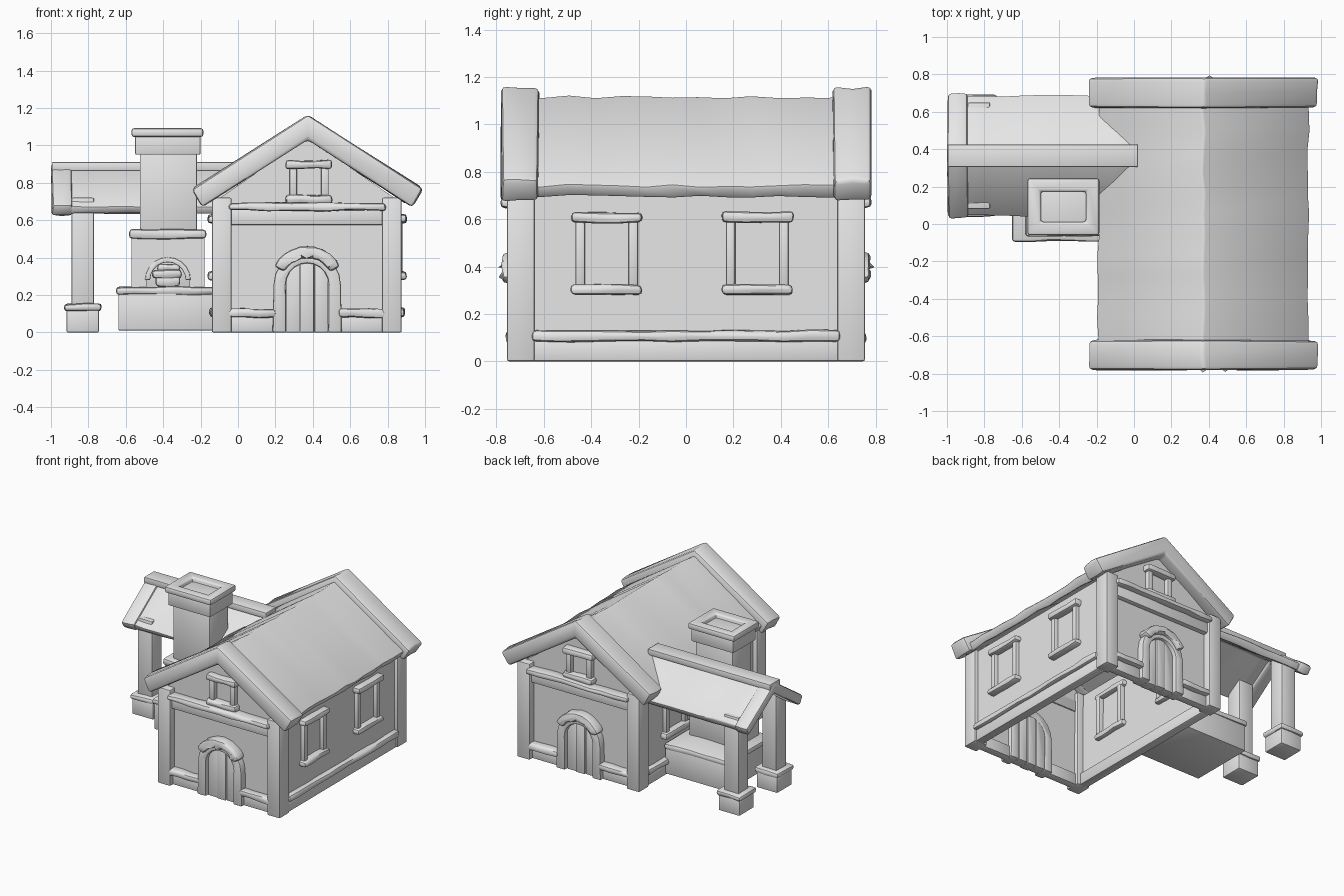
import bpy, bmesh, math, random
from mathutils import Vector

random.seed(4)
cube = bpy.data.objects.get("Cube")
if cube:
    bpy.data.objects.remove(cube)

clay = bpy.data.materials.new("plain_grey")
clay.use_nodes = True
GREY = (0.8, 0.8, 0.8, 1)
clay.diffuse_color = GREY
clay.node_tree.nodes["Principled BSDF"].inputs["Base Color"].default_value = GREY


def finish(bm, name, axis, bevel, rough):
    """Cut along one axis, wobble, round the sharp edges and make the object."""
    if rough:
        along = [e for e in bm.edges
                 if abs((e.verts[0].co - e.verts[1].co).normalized()[axis]) > 0.95]
        size = max(e.calc_length() for e in along)
        bmesh.ops.subdivide_edges(bm, edges=along, cuts=max(1, int(size / 0.12)))
        for v in bm.verts:
            v.co += Vector([random.uniform(-rough, rough) for _ in range(3)])
    bmesh.ops.recalc_face_normals(bm, faces=bm.faces)
    if bevel:
        sharp = [e for e in bm.edges if e.is_manifold and e.calc_face_angle() > 0.7]
        bmesh.ops.bevel(bm, geom=sharp, offset=bevel, segments=2, profile=0.5,
                        affect='EDGES', clamp_overlap=True)
    me = bpy.data.meshes.new(name)
    bm.to_mesh(me)
    bm.free()
    me.materials.append(clay)
    ob = bpy.data.objects.new(name, me)
    bpy.context.collection.objects.link(ob)
    bpy.ops.object.select_all(action='DESELECT')
    ob.select_set(True)
    bpy.context.view_layer.objects.active = ob
    bpy.ops.object.shade_smooth_by_angle(angle=math.radians(40))
    return ob


def box(name, x, y, z, bevel=0.008, rough=0.0, hole=0.0):
    """Box from (min, max) ranges, optionally with a shaft sunk in the top."""
    bm = bmesh.new()
    bmesh.ops.create_cube(bm, size=1)
    lo, hi = zip(*[sorted(r) for r in (x, y, z)])
    for v in bm.verts:
        v.co = [hi[i] if v.co[i] > 0 else lo[i] for i in range(3)]
    dims = [hi[i] - lo[i] for i in range(3)]
    if hole:
        top = max(bm.faces, key=lambda f: f.calc_center_median().z)
        bmesh.ops.inset_region(bm, faces=[top], thickness=hole)
        bmesh.ops.inset_region(bm, faces=[top], thickness=0.004, depth=-0.08)
    return finish(bm, name, dims.index(max(dims)), bevel, rough)


def log(name, x, y, z):
    return box(name, x, y, z, bevel=0.017, rough=0.005)


def prism(name, pts, axis, span, bevel=0.0, rough=0.0):
    """Extrude a (side, height) outline along x (axis 0) or y (axis 1)."""
    bm = bmesh.new()
    place = (lambda u, t, z: (t, u, z)) if axis == 0 else (lambda u, t, z: (u, t, z))
    a, b = [[bm.verts.new(place(u, t, z)) for u, z in pts] for t in sorted(span)]
    bm.faces.new(a)
    bm.faces.new(b)
    for i in range(len(pts)):
        j = (i + 1) % len(pts)
        bm.faces.new((a[i], a[j], b[j], b[i]))
    return finish(bm, name, axis, bevel, rough)


def chevron(c, half, apex, slope, t):
    """Outline of a gabled roof slab with ends cut square to the slope."""
    ang = math.atan(slope)
    z = apex - slope * half
    dx, dz = t * math.sin(ang), t * math.cos(ang)
    return [(c - half, z), (c, apex), (c + half, z), (c + half - dx, z - dz),
            (c, apex - t / math.cos(ang)), (c - half + dx, z - dz)]


def arc(c, z, r, a0=0, a1=180, n=10):
    angles = [math.radians(a0 + (a1 - a0) * i / n) for i in range(n + 1)]
    return [(c + r * math.cos(a), z + r * math.sin(a)) for a in angles]


MID = 0.37          # house centre line
WALL_L, WALL_R = -0.11, 0.85

# House shell, open below and under the roof
shell = prism("house_walls", [(WALL_L, 0), (WALL_R, 0), (WALL_R, 0.71), (MID, 1.04), (WALL_L, 0.71)],
              1, (-0.7, 0.7))
bm = bmesh.new()
bm.from_mesh(shell.data)
bmesh.ops.delete(bm, geom=[f for f in bm.faces if abs(f.normal.z) > 0.5], context='FACES_ONLY')
bm.to_mesh(shell.data)
bm.free()
thick = shell.modifiers.new("thickness", 'SOLIDIFY')
thick.thickness = 0.04

# House roof
prism("house_roof", chevron(MID, 0.567, 1.12, 0.667, 0.06), 1, (-0.72, 0.72), 0.012, 0.006)


def window(name, centre, half, z0, z1, across, span):
    """Two posts with rounded lintel and sill; across is the width axis."""
    out = span[1] + (0.02 if span[1] > span[0] else -0.02)
    parts = [("lintel", -half, half, z1 - 0.045, z1, out),
             ("sill", -half, half, z0, z0 + 0.045, out)]
    for s in (-1, 1):
        parts.append(("post", s * (half - 0.06), s * (half - 0.02), z0 + 0.03, z1 - 0.03, span[1]))
    for part, a, b, lo, hi, end in parts:
        w, d = (centre + a, centre + b), (span[0], end)
        x, y = (w, d) if across == 0 else (d, w)
        (box if part == "post" else log)(name + "_" + part, x, y, (lo, hi))


# Both gable ends, mirrored front to back
for s, end in ((-1, "front"), (1, "back")):
    prism(end + "_gable_trim", chevron(MID, 0.62, 1.16, 0.637, 0.112), 1,
          (s * 0.62, s * 0.78), 0.02, 0.006)
    for x, side in ((-0.14, "right"), (0.77, "left")):
        box(f"{end}_{side}_corner_post", (x, x + 0.105), (s * 0.64, s * 0.755), (0, 0.72))
    box(end + "_gable_beam", (-0.05, 0.79), (s * 0.66, s * 0.735), (0.575, 0.66))
    log(end + "_gable_log", (-0.05, 0.79), (s * 0.69, s * 0.78), (0.65, 0.692))
    for x0, x1 in ((-0.05, 0.2), (0.54, 0.785)):
        log(end + "_sill_log", (x0, x1), (s * 0.68, s * 0.76), (0.08, 0.125))
        box(end + "_plinth", (x0, x1), (s * 0.66, s * 0.72), (0, 0.09))
    window(end + "_gable_window", MID + 0.01, 0.125, 0.69, 0.92, 0, (s * 0.66, s * 0.735))
    # Arched doorway
    frame = ([(MID + 0.185, 0)] + arc(MID, 0.255, 0.18) + [(MID - 0.185, 0), (MID - 0.112, 0)]
             + arc(MID, 0.255, 0.115, 180, 0) + [(MID + 0.112, 0)])
    prism(end + "_door_frame", frame, 1, (s * 0.64, s * 0.75), 0.01)
    cap = arc(MID, 0.26, 0.2, 28, 152) + arc(MID, 0.26, 0.137, 152, 28)
    prism(end + "_door_cap", cap, 1, (s * 0.68, s * 0.775), 0.018, 0.003)
    for i in range(3):
        x0 = -0.112 + i * 0.076
        xs = [x0 + 0.072 * k / 4 for k in range(5)]
        top = [(MID + x, 0.255 + math.sqrt(max(0, 0.116 ** 2 - x * x))) for x in xs]
        prism(end + "_door_plank", [(MID + xs[-1], 0), (MID + xs[0], 0)] + top, 1,
              (s * 0.64, s * (0.728 if i == 1 else 0.72)), 0.004)

# Side walls: windows, sill logs and plinths
for side, wall, s in (("left", WALL_R, 1), ("right", WALL_L, -1)):
    for y in (-0.335, 0.3):
        window(side + "_window", y, 0.152, 0.28, 0.63, 1, (wall - s * 0.06, wall + s * 0.03))
    log(side + "_sill_log", (wall - s * 0.02, wall + s * 0.04), (-0.65, 0.65), (0.083, 0.13))
    box(side + "_plinth", (wall - s * 0.05, wall + s * 0.015), (-0.65, 0.65), (0, 0.09))

# Porch roof
PY = 0.365
prism("porch_roof", chevron(PY, 0.325, 0.895, 0.68, 0.05), 0, (-0.93, 0.0), 0.01, 0.005)
prism("porch_end_trim", chevron(PY, 0.34, 0.912, 0.68, 0.075), 0, (-0.995, -0.885), 0.018, 0.005)
box("porch_ridge_board", (-0.995, 0.02), (PY - 0.06, PY + 0.06), (0.865, 0.91), 0.005)

# Porch posts on footings
for y, place in ((0.14, "front"), (0.59, "back")):
    for part, r, z0, z1 in (("post", 0.06, 0.1, 0.72), ("footing", 0.087, 0, 0.125)):
        box(f"porch_{place}_{part}", (-0.83 - r, -0.83 + r), (y - r, y + r), (z0, z1))
    log(f"porch_{place}_collar", (-0.93, -0.73), (y - 0.1, y + 0.1), (0.112, 0.152))

# Hearth block and rounded slab
box("hearth_block", (-0.64, -0.12), (-0.08, 0.42), (0.01, 0.22))
log("hearth_slab", (-0.655, -0.12), (-0.092, 0.43), (0.2, 0.245))

# Oven with arched mouth
OX = -0.375
mouth = [(-0.57, 0.235)] + arc(OX, 0.28, 0.115, 180, 0) + [(-0.18, 0.235), (-0.18, 0.51), (-0.57, 0.51)]
mouth.insert(1, (OX - 0.115, 0.235))
mouth.insert(-3, (OX + 0.115, 0.235))
prism("oven_front", mouth, 1, (-0.05, 0.08))
box("oven_back", (-0.57, -0.18), (0.07, 0.22), (0.235, 0.51))
prism("oven_arch", arc(OX, 0.28, 0.122) + arc(OX, 0.28, 0.095, 180, 0), 1, (-0.06, 0.0), 0.005)
log("oven_mantel", (-0.58, -0.17), (-0.065, 0.235), (0.5, 0.55))
log("lower_firewood", (-0.44, -0.31), (-0.04, 0.04), (0.245, 0.3))
log("middle_firewood", (-0.46, -0.3), (-0.045, 0.02), (0.29, 0.335))
log("upper_firewood", (-0.43, -0.31), (-0.03, 0.03), (0.325, 0.365))

# Chimney
box("chimney_stack", (-0.525, -0.22), (-0.02, 0.2), (0.53, 0.97))
box("chimney_collar", (-0.55, -0.2), (-0.045, 0.225), (0.95, 1.06))
box("chimney_cap", (-0.57, -0.185), (-0.06, 0.245), (1.045, 1.092), 0.014, 0, 0.1)
